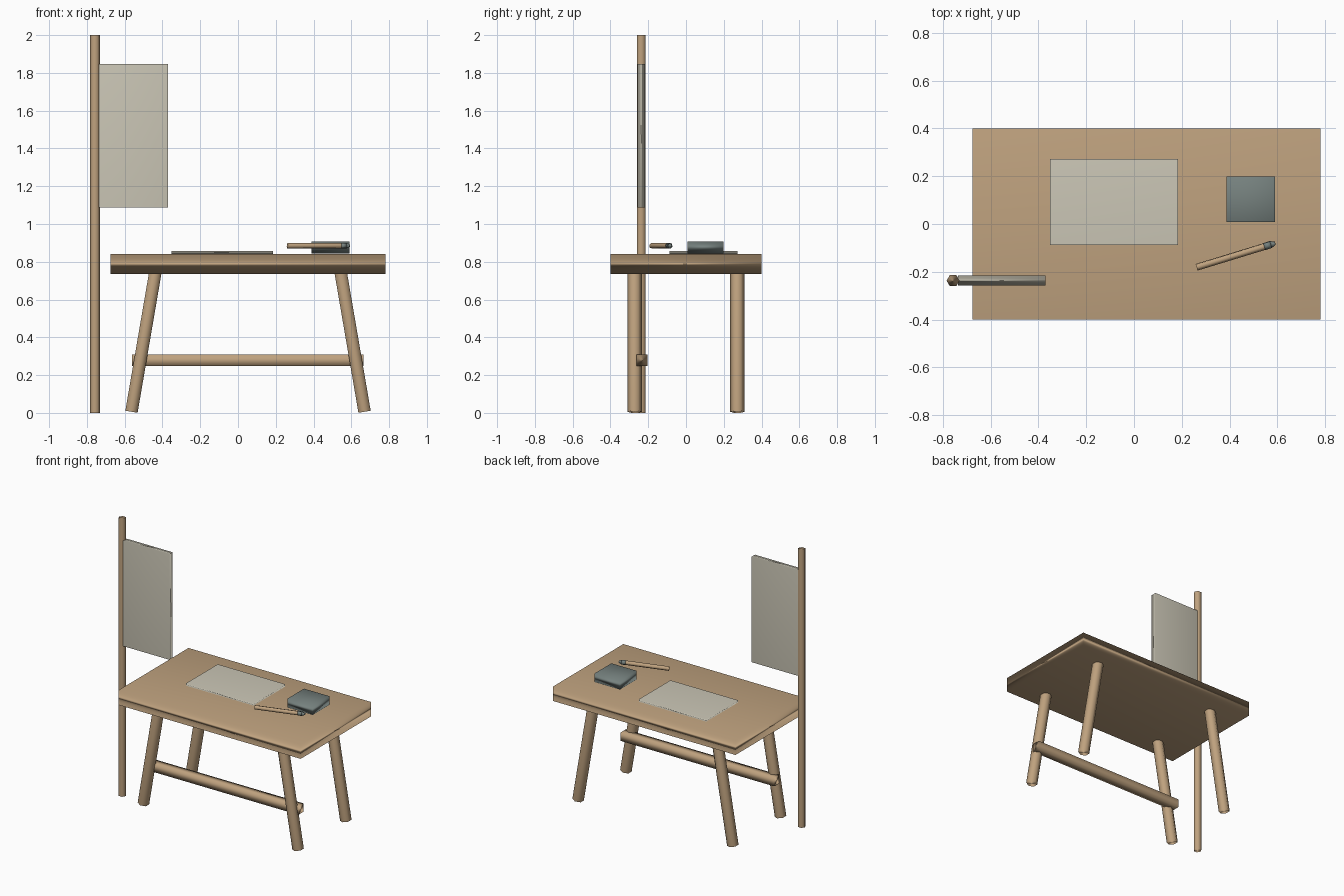
import bpy
from math import radians
from mathutils import Vector, Matrix

default = bpy.data.objects.get("Cube")
if default:
    bpy.data.objects.remove(default, do_unlink=True)


def material(name, rgb):
    mat = bpy.data.materials.new(name)
    mat.use_nodes = True
    color = (*rgb, 1)
    mat.diffuse_color = color
    bsdf = next(n for n in mat.node_tree.nodes if n.type == "BSDF_PRINCIPLED")
    bsdf.inputs["Base Color"].default_value = color
    return mat


wood = material("warm wood", (0.52, 0.36, 0.21))
paper = material("pale paper", (0.60, 0.57, 0.47))
slate = material("grey slate", (0.18, 0.22, 0.21))


def finish(name, mat):
    """Soft shading where the broad faces dominate the normals."""
    obj = bpy.context.object
    obj.name = obj.data.name = name
    obj.data.materials.append(mat)
    bpy.ops.object.shade_smooth()
    soft = obj.modifiers.new("broad face normals", "WEIGHTED_NORMAL")
    soft.mode = "FACE_AREA"
    return obj


def box(name, mat, low, high):
    low, high = Vector(low), Vector(high)
    bpy.ops.mesh.primitive_cube_add(size=1)
    obj = finish(name, mat)
    obj.data.transform(Matrix.Translation((low + high) / 2)
                       @ Matrix.Diagonal((*(high - low), 1)))
    return obj


def rod(name, mat, start, end, radius, end_radius=None, spin=0):
    """Six-sided rod between two points."""
    start, end = Vector(start), Vector(end)
    axis = end - start
    bpy.ops.mesh.primitive_cone_add(
        vertices=6, radius1=radius, depth=axis.length,
        radius2=radius if end_radius is None else end_radius)
    obj = finish(name, mat)
    turn = Vector((0, 0, 1)).rotation_difference(axis).to_matrix().to_4x4()
    obj.data.transform(Matrix.Translation((start + end) / 2) @ turn
                       @ Matrix.Rotation(radians(spin), 4, "Z"))
    return obj


# Table: slab, four splayed legs and the front stretcher
box("table_top", wood, (-0.675, -0.4, 0.735), (0.78, 0.4, 0.84))
middle = 0.053
for side, sx in (("right", -1), ("left", 1)):
    for end, sy in (("front", -1), ("back", 1)):
        y = sy * 0.272
        rod(f"{end}_{side}_leg", wood, (middle + sx * 0.617, y, 0.006),
            (middle + sx * 0.487, y, 0.765), 0.038)
box("stretcher", wood, (-0.56, -0.262, 0.248), (0.665, -0.203, 0.308))

# Pole with hanging banner
rod("banner_pole", wood, (-0.757, -0.237, 0), (-0.757, -0.237, 2), 0.027, spin=30)
box("banner", paper, (-0.737, -0.257, 1.088), (-0.37, -0.216, 1.847))

# Things lying on the table
box("paper_sheet", paper, (-0.352, -0.087, 0.84), (0.185, 0.272, 0.858))
box("ink_block", slate, (0.388, 0.008, 0.845), (0.59, 0.198, 0.908))
rod("brush_handle", wood, (0.262, -0.181, 0.885), (0.55, -0.093, 0.885), 0.015)
rod("brush_ferrule", slate, (0.545, -0.0945, 0.885), (0.572, -0.086, 0.885), 0.016)
rod("brush_tip", slate, (0.572, -0.086, 0.885), (0.591, -0.08, 0.885), 0.016, 0.007)
